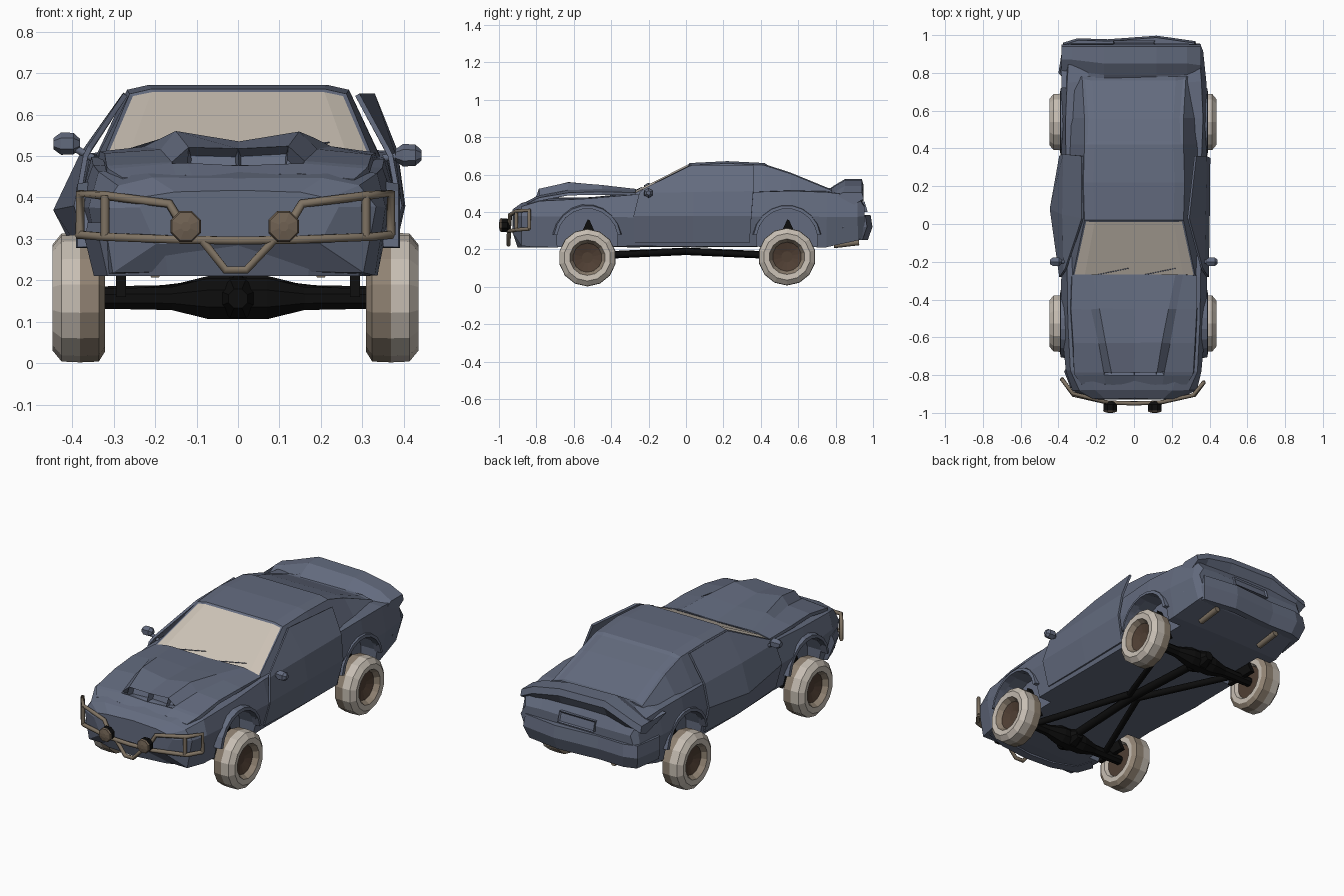
import bpy, bmesh, math, random
from mathutils import Vector

random.seed(4)
cube = bpy.data.objects.get("Cube")
if cube:
    bpy.data.objects.remove(cube, do_unlink=True)


def material(name, r, g, b):
    m = bpy.data.materials.new(name)
    m.use_nodes = True
    m.diffuse_color = (r, g, b, 1)
    bsdf = next(n for n in m.node_tree.nodes if n.type == 'BSDF_PRINCIPLED')
    bsdf.inputs["Base Color"].default_value = (r, g, b, 1)
    bsdf.inputs["Roughness"].default_value = 0.8
    return m


PAINT = material("slate_blue_paint", 0.125, 0.147, 0.21)
GLASS = material("dusty_glass", 0.61, 0.545, 0.47)
TYRE = material("pale_tyre", 0.57, 0.515, 0.45)
TREAD = material("muddy_tread", 0.28, 0.225, 0.17)
RUST = material("brown_hub", 0.08, 0.05, 0.034)
STEEL = material("tan_steel", 0.21, 0.168, 0.122)
LENS = material("brown_lens", 0.16, 0.12, 0.085)
BLACK = material("black_metal", 0.004, 0.004, 0.004)


def finish(name, bm, mats):
    bmesh.ops.recalc_face_normals(bm, faces=bm.faces)
    me = bpy.data.meshes.new(name)
    bm.to_mesh(me)
    bm.free()
    for m in mats:
        me.materials.append(m)
    ob = bpy.data.objects.new(name, me)
    bpy.context.collection.objects.link(ob)
    return ob


def loft(rings, jitter=0.0):
    """Skin closed rings of points, cap both ends, return a bmesh."""
    bm = bmesh.new()
    rows = [[bm.verts.new([c + random.uniform(-jitter, jitter) for c in p]) for p in ring]
            for ring in rings]
    n = len(rows[0])
    for a, b in zip(rows, rows[1:]):
        for i in range(n):
            j = (i + 1) % n
            bm.faces.new((a[i], a[j], b[j], b[i]))
    bm.faces.new(rows[0])
    bm.faces.new(rows[-1])
    bmesh.ops.recalc_face_normals(bm, faces=bm.faces)
    return bm


def section(y, half):
    """Mirror a half section of (x, z) points into a full ring at y."""
    other = [(-x, z) for x, z in reversed(half) if x > 0]
    return [(x, y, z) for x, z in half + other]


def tube(name, points, radius, mat):
    cu = bpy.data.curves.new(name, 'CURVE')
    cu.dimensions = '3D'
    cu.bevel_depth = radius
    cu.bevel_resolution = 1
    cu.use_fill_caps = True
    sp = cu.splines.new('POLY')
    sp.points.add(len(points) - 1)
    for p, co in zip(sp.points, points):
        p.co = (*co, 1)
    cu.materials.append(mat)
    ob = bpy.data.objects.new(name, cu)
    bpy.context.collection.objects.link(ob)
    bpy.ops.object.select_all(action='DESELECT')
    ob.select_set(True)
    bpy.context.view_layer.objects.active = ob
    bpy.ops.object.convert(target='MESH')
    return ob


def lathe(name, profile, centre, axis, sides, mats, pick=None):
    """Turn (offset, radius) points about x or y; pick gives a slot per band."""
    rings = []
    for off, r in profile:
        ring = []
        for k in range(sides):
            a = 2 * math.pi * (k + 0.5) / sides
            u, v = r * math.cos(a), r * math.sin(a)
            p = (off, u, v) if axis == 'x' else (u, off, v)
            ring.append(Vector(centre) + Vector(p))
        rings.append(ring)
    bm = loft(rings)
    if pick:
        for i, f in enumerate(bm.faces):
            f.material_index = pick[min(i // sides + max(0, i - sides * (len(profile) - 1)),
                                        len(pick) - 1)]
    return finish(name, bm, mats)


# Lower body shell: y, bottom z, sill x, widest x, shoulder x, shoulder z, centre z
shell = [(-.925, .29, .20, .24, .22, .40, .415), (-.88, .22, .30, .33, .29, .43, .45),
         (-.78, .215, .33, .36, .335, .46, .475), (-.52, .215, .345, .385, .35, .475, .48),
         (-.28, .215, .345, .385, .355, .495, .50), (.05, .215, .345, .385, .355, .50, .50),
         (.37, .215, .345, .38, .36, .505, .505), (.56, .215, .35, .39, .365, .51, .515),
         (.75, .215, .35, .385, .355, .505, .515), (.92, .25, .33, .365, .34, .485, .49),
         (.955, .27, .30, .35, .32, .43, .43)]
body = finish("body_shell", loft([section(y, [(0, b), (s, b), (w, .375), (sw, sz), (sw * .7, t), (0, t)])
                                  for y, b, s, w, sw, sz, t in shell], 0.004), [PAINT])

# Wheel arches cut from both flanks
AXLES = ((-.527, .156), (.54, .161))
for y, _ in AXLES:
    for side in (-1, 1):
        cutter = lathe("arch_cutter", [(-.12, .165), (.12, .165)], (side * .385, y, .255), 'x', 16, [PAINT])
        cutter.hide_render = True
        mod = body.modifiers.new("arch", 'BOOLEAN')
        mod.operation, mod.solver, mod.object = 'DIFFERENCE', 'EXACT', cutter
        bpy.context.view_layer.objects.active = body
        bpy.ops.object.modifier_apply(modifier=mod.name)
        bpy.data.objects.remove(cutter, do_unlink=True)
        # Slim arch lip
        rings = []
        for k in range(10):
            a = math.radians(8 + 164 * k / 9)
            rings.append([(side * x, y + r * math.cos(a), .255 + r * math.sin(a))
                          for x, r in ((.35, .163), (.391, .163), (.388, .18), (.35, .188))])
        finish("arch_lip", loft(rings), [PAINT])

# Cabin: y, belt half width, roof half width, roof edge z
cabin = loft([section(y, [(wb, .46), (wt, z), (wt * .8, z + .012)])
              for y, wb, wt, z in ((-.28, .345, .325, .498), (.02, .36, .262, .65), (.22, .362, .268, .66),
                                   (.42, .36, .262, .65), (.56, .355, .262, .605), (.78, .34, .275, .515))])
screen = [f for f in cabin.faces if f.normal.z > .5 and f.calc_center_median().y < 0
          and abs(f.normal.x) < .5]
rear = [f for f in cabin.faces if f.normal.z > .5 and f.calc_center_median().y > .45
        and abs(f.normal.x) < .5]
bmesh.ops.inset_region(cabin, faces=screen, thickness=.012, depth=-.003)
bmesh.ops.inset_region(cabin, faces=rear, thickness=.02, depth=-.006)
for f in screen:
    f.material_index = 1
finish("cabin", cabin, [PAINT, GLASS])
for x in (-.2, .05):
    tube("wiper", [(x, -.27, .515), (x + .17, -.235, .533)], .002, PAINT)


# Doors: thin skins, one ajar and the other bulged outward
def door(name, side, columns):
    bm = bmesh.new()
    grid = [[bm.verts.new((side * x, y, z)) for x, y, z in col] for col in columns]
    for a, b in zip(grid, grid[1:]):
        for i in range(3):
            bm.faces.new((a[i], b[i], b[i + 1], a[i + 1]))
    ob = finish(name, bm, [PAINT])
    mod = ob.modifiers.new("skin", 'SOLIDIFY')
    mod.thickness, mod.offset = .012, 0
    return ob


front_edge = [(.352, -.28, .24), (.39, -.28, .38), (.368, -.25, .50), (.358, -.23, .52)]
door("left_door", 1, [front_edge,
                      [(.36, .04, .235), (.395, .04, .38), (.374, .04, .505), (.288, .03, .648)],
                      [(.365, .34, .235), (.398, .35, .38), (.38, .36, .51), (.325, .36, .648)]])
door("right_door", -1, [front_edge,
                        [(.37, .06, .235), (.44, .08, .37), (.375, .05, .505), (.272, .03, .648)],
                        [(.355, .35, .235), (.39, .36, .38), (.37, .37, .51), (.272, .36, .65)]])

# Buckled hood, lifted off the fenders: y, half width, edge z, bulge half width, bulge z, centre z
hood_rows = ((-.85, .28, .445, .11, .455, .455), (-.80, .31, .468, .12, .482, .478),
             (-.785, .315, .475, .12, .522, .52), (-.63, .325, .506, .15, .56, .535),
             (-.45, .335, .51, .185, .543, .53), (-.27, .33, .505, .22, .522, .515))
hood = loft([section(y, [(0, e - .015), (w, e - .015), (w, e), (b + .04, e + .012), (b, t), (0, c)])
             for y, w, e, b, t, c in hood_rows], .003)
scoops = [f for f in hood.faces if f.normal.y < -.6 and f.calc_center_median().z > .48]
bmesh.ops.inset_individual(hood, faces=scoops, thickness=.008, depth=-.04)
finish("hood", hood, [PAINT])


# Wraparound bumpers
def bumper(name, path, low, mid, high, tuck):
    rings = []
    for x, y in path:
        rings.append([(x * .94, y - tuck, low), (x, y, mid), (x * .98, y - tuck * .4, high),
                      (x * .8, y - tuck * 2.5, high), (x * .8, y - tuck * 2.5, low)])
    return finish(name, loft(rings), [PAINT])


bumper("front_bumper", [(-.37, -.78), (-.335, -.87), (-.18, -.92), (0, -.93), (.18, -.91),
                        (.31, -.865), (.34, -.78)], .21, .30, .34, -.03)
bumper("rear_bumper", [(-.40, .80), (-.375, .96), (-.30, .983), (-.14, .978), (.12, .997), (.325, .968),
                       (.365, .84)], .25, .32, .385, .025)

# Ducktail spoiler, high in the middle with drooping ends: x, ridge y, ridge z
spoiler = loft([[(x, .72, .49), (x, r - .06, h - .035), (x, r, h), (x, .94, h), (x, .95, h - .035), (x, .90, .44)]
                for x, r, h in ((-.385, .87, .495), (-.33, .87, .512), (-.16, .85, .576), (.12, .85, .57),
                                (.28, .85, .54), (.355, .84, .505))])
finish("tail_spoiler", spoiler, [PAINT])
recess = loft([[(x, .945, .40), (x, .972, .40), (x, .955, .455), (x, .93, .455)] for x in (-.11, .11)])
bmesh.ops.inset_individual(recess, faces=[f for f in recess.faces if f.normal.y > .6], thickness=.01, depth=-.008)
finish("plate_holder", recess, [PAINT])

# Door mirrors on stalks
for side, x, z in ((-1, .415, .53), (1, .41, .502)):
    tube("mirror_stalk", [(side * .35, -.2, .495), (side * x, -.2, z)], .01, PAINT)
    lathe("mirror", [(-.03, .014), (-.012, .027), (.018, .026), (.033, .012)], (side * x, -.2, z), 'x', 6, [PAINT])

# Wheels, triangular suspension struts and axles
tyre = [(-.045, .07), (-.045, .09), (-.065, .10), (-.065, .128), (-.05, .152), (-.005, .154),
        (.04, .152), (.062, .125), (.058, .095), (.03, .078), (.015, .03)]
slots = [1, 0, 0, 2, 2, 0, 0, 0, 2, 1, 1]
for y, z in AXLES:
    for side in (-1, 1):
        lathe("wheel", [(side * o, r) for o, r in tyre], (side * .38 - .006, y, z), 'x', 14,
              [TYRE, RUST, TREAD], slots)
        strut = loft([[(side * x, y - .09, .16), (side * x, y + .10, .16), (side * x, y + .012, .355),
                       (side * x, y + .002, .362)] for x in (.27, .295)])
        finish("strut", strut, [BLACK])
        tube("control_arm", [(side * .24, y, .165), (side * .03, 0, .19)], .018, BLACK)
    lathe("axle", [(-.35, .026), (-.16, .03), (-.07, .054), (.07, .054), (.16, .03), (.35, .026)],
          (0, y, z), 'x', 8, [BLACK])
    lathe("axle_housing", [(-.08, .025), (-.03, .05), (.03, .05), (.08, .025)], (0, y, z), 'y', 8, [BLACK])
    tube("drive_shaft", [(0, y, .165), (0, 0, .19)], .023, BLACK)
for side in (-1, 1):
    tube("exhaust", [(side * .2, .79, .222), (side * .2, .925, .238)], .018, STEEL)


# Tubular front guard that follows the curve of the nose
def guard_point(x, z):
    curve = ((0, -.95), (.14, -.945), (.32, -.905), (.39, -.81))
    a = abs(x)
    for (x0, y0), (x1, y1) in zip(curve, curve[1:]):
        if a <= x1:
            return (x, y0 + (y1 - y0) * (a - x0) / (x1 - x0), z)
    return (x, curve[-1][1], z)


def guard(name, pts):
    tube(name, [guard_point(x, z) for x, z in pts], .011, STEEL)


guard("guard_lower_bar", [(-.385, .31), (-.32, .305), (-.14, .298), (0, .296), (.14, .298), (.32, .305), (.37, .31)])
guard("guard_skid_loop", [(-.085, .295), (-.03, .225), (.02, .225), (.085, .295)])
for side in (-1, 1):
    guard("guard_upper_loop", [(side * x - .006, z) for x, z in ((.375, .31), (.375, .41), (.32, .405),
                                                                 (.16, .385), (.115, .31))])
    guard("guard_post", [(side * .315 - .006, .305), (side * .315 - .006, .405)])
    tube("guard_mount", [(side * .2, -.86, .30), guard_point(side * .2, .30)], .011, STEEL)
    # Round spot lamps with black shells and brown lenses
    lathe("spot_lamp", [(.025, .02), (.01, .038), (-.022, .04), (-.03, .036), (-.035, .012)],
          (side * .118 - .008, -.965, .33), 'y', 8, [BLACK, LENS], [0, 0, 1, 1, 0, 1])
